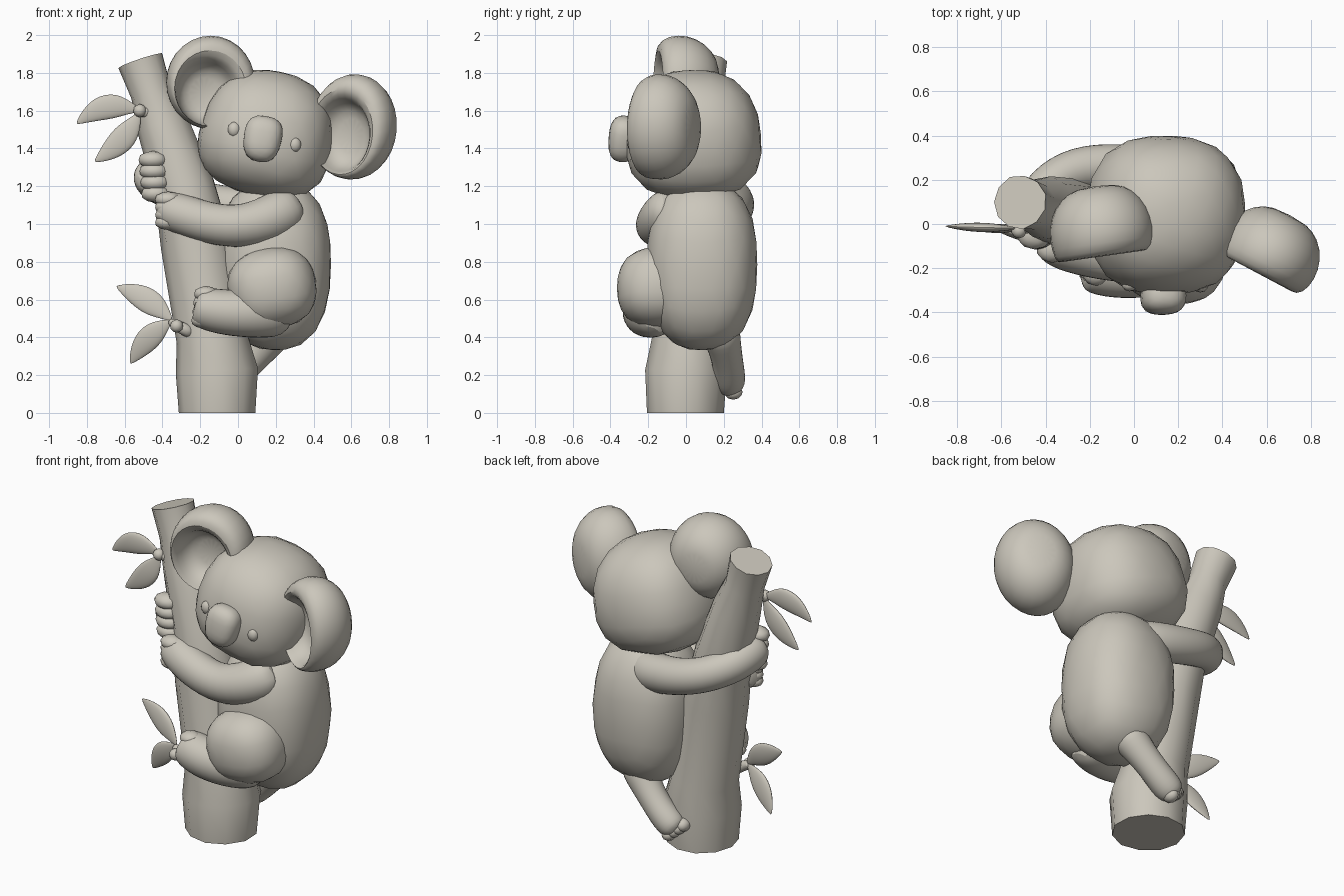
import bpy, bmesh, math, random
from mathutils import Vector, Matrix, Euler

random.seed(4)
cube = bpy.data.objects.get("Cube")
if cube:
    bpy.data.objects.remove(cube, do_unlink=True)

clay = bpy.data.materials.new("warm_grey_clay")
clay.use_nodes = True
COLOUR = (0.6, 0.57, 0.5, 1)
clay.diffuse_color = COLOUR
clay.node_tree.nodes["Principled BSDF"].inputs["Base Color"].default_value = COLOUR


def finish(name, bm, angle=50, subdiv=0):
    """Turn a bmesh into a smooth shaded object."""
    bmesh.ops.recalc_face_normals(bm, faces=bm.faces)
    mesh = bpy.data.meshes.new(name)
    bm.to_mesh(mesh)
    bm.free()
    mesh.materials.append(clay)
    ob = bpy.data.objects.new(name, mesh)
    bpy.context.collection.objects.link(ob)
    bpy.ops.object.select_all(action='DESELECT')
    ob.select_set(True)
    bpy.context.view_layer.objects.active = ob
    bpy.ops.object.shade_smooth_by_angle(angle=math.radians(angle))
    if subdiv:
        mod = ob.modifiers.new("Subdivision", 'SUBSURF')
        mod.levels = mod.render_levels = subdiv
    return ob


def blob(name, loc, radii, rot=(0, 0, 0), power=2.0, detail=3, widen=0, jitter=0.0):
    """Rounded mass; a higher power is boxier, widen spreads the lower half."""
    bm = bmesh.new()
    bmesh.ops.create_icosphere(bm, subdivisions=detail, radius=1)
    turn = Euler([math.radians(a) for a in rot]).to_matrix()
    for v in bm.verts:
        c = v.co / sum(abs(a) ** power for a in v.co) ** (1 / power)
        c *= 1 + random.uniform(-jitter, jitter)
        spread = 1 - widen * c.z
        c = Vector((c.x * radii[0] * spread, c.y * radii[1] * spread, c.z * radii[2]))
        v.co = turn @ c + Vector(loc)
    return finish(name, bm)


def loft(name, path, radii, up=(0, 0, 1), sides=8, flat=1.0, subdiv=2, jitter=0.0, angle=50):
    """Tube of changing radius along a path, flattened by the flat factor."""
    pts = [Vector(p) for p in path]
    bm = bmesh.new()
    rings = []
    for i, (p, r) in enumerate(zip(pts, radii)):
        tangent = (pts[min(i + 1, len(pts) - 1)] - pts[max(i - 1, 0)]).normalized()
        side = tangent.cross(Vector(up)).normalized()
        normal = side.cross(tangent)
        ring = []
        for k in range(sides):
            a = 2 * math.pi * k / sides
            q = r * (1 + random.uniform(-jitter, jitter))
            ring.append(bm.verts.new(p + side * q * math.cos(a) + normal * q * flat * math.sin(a)))
        rings.append(ring)
    for lo, hi in zip(rings, rings[1:]):
        for k in range(sides):
            j = (k + 1) % sides
            bm.faces.new((lo[k], lo[j], hi[j], hi[k]))
    bm.faces.new(rings[0][::-1])
    bm.faces.new(rings[-1])
    return finish(name, bm, angle, subdiv)


def ear(name, loc, radii, yaw, roll, hollow):
    """Lathed cup facing the front, its hollow shifted towards the head."""
    # radius, depth, amount of hollow shift
    profile = [(0.35, 1.0, 0), (0.7, 0.78, 0), (0.95, 0.3, 0), (1.02, -0.25, 0), (0.95, -0.75, 0.1),
               (0.8, -0.9, 0.6), (0.69, -0.65, 1), (0.6, -0.2, 1), (0.35, 0.05, 1)]
    turn = Matrix.Rotation(math.radians(yaw), 3, 'Z') @ Matrix.Rotation(math.radians(roll), 3, 'Y')
    bm = bmesh.new()
    rings = []
    for r, depth, shift in profile:
        ring = []
        for k in range(14):
            a = 2 * math.pi * k / 14
            c = Vector((radii[0] * r * math.cos(a) + hollow[0] * shift, radii[1] * depth,
                        radii[2] * r * math.sin(a) + hollow[1] * shift))
            ring.append(bm.verts.new(turn @ c + Vector(loc)))
        rings.append(ring)
    for lo, hi in zip(rings, rings[1:]):
        for k in range(14):
            j = (k + 1) % 14
            bm.faces.new((lo[k], lo[j], hi[j], hi[k]))
    bm.faces.new(rings[0])
    bm.faces.new(rings[-1])
    return finish(name, bm, 60, 1)


def digits(name, start, end, count, radii):
    """Row of rounded fingers or toes."""
    a, b = Vector(start), Vector(end)
    for i in range(count):
        blob(f"{name}_{i + 1}", a.lerp(b, i / (count - 1)), radii, detail=2)


def leaf(name, root, tip, bow, width):
    """Thin pointed leaf bowed sideways between root and tip."""
    a, b = Vector(root), Vector(tip)
    off = (b - a).cross(Vector((0, 1, 0))).normalized() * bow
    steps = (0, 0.15, 0.35, 0.6, 0.85, 1)
    path = [a.lerp(b, t) + off * math.sin(math.pi * t) for t in steps]
    shape = (0.12, 0.55, 1.05, 1.05, 0.55, 0.06)
    loft(name, path, [width * s for s in shape], up=(0, 1, 0), sides=8, flat=0.32)


# Tree trunk
loft("trunk",
     [(-0.11, 0, 0), (-0.11, 0, 0.22), (-0.135, 0.01, 0.4), (-0.22, 0.02, 0.9), (-0.285, 0.045, 1.2),
      (-0.4, 0.075, 1.53), (-0.46, 0.085, 1.7), (-0.515, 0.1, 1.865)],
     (0.206, 0.222, 0.19, 0.187, 0.165, 0.142, 0.113, 0.122),
     up=(0, 1, 0), sides=11, subdiv=0, jitter=0.025)

# Twigs and leaves
loft("upper_twig", [(-0.42, 0.02, 1.57), (-0.5, -0.02, 1.6), (-0.54, -0.02, 1.6)], (0.04, 0.035, 0.03))
blob("upper_twig_knot", (-0.52, -0.03, 1.6), (0.035, 0.035, 0.035), detail=2)
leaf("upper_leaf_long", (-0.52, -0.02, 1.6), (-0.855, -0.01, 1.53), -0.06, 0.07)
leaf("upper_leaf_low", (-0.52, -0.02, 1.59), (-0.76, -0.02, 1.33), 0.03, 0.07)
loft("lower_twig", [(-0.24, -0.1, 0.42), (-0.3, -0.13, 0.45), (-0.37, -0.1, 0.49)], (0.04, 0.035, 0.025))
blob("lower_twig_knot", (-0.325, -0.15, 0.46), (0.035, 0.035, 0.035), detail=2)
leaf("lower_leaf_high", (-0.35, -0.1, 0.49), (-0.645, -0.02, 0.67), -0.025, 0.07)
leaf("lower_leaf_low", (-0.35, -0.1, 0.49), (-0.57, -0.02, 0.26), -0.025, 0.067)

# Body and head
blob("body", (0.19, 0.085, 0.785), (0.302, 0.292, 0.452), power=2.5, jitter=0.006)
blob("head", (0.155, 0.04, 1.477), (0.352, 0.357, 0.335), rot=(0, 13, 0), power=2.5,
     widen=0.09, jitter=0.006)

# Face
blob("nose", (0.13, -0.33, 1.45), (0.1, 0.08, 0.122), rot=(-8, 10, 0), power=2.7, widen=-0.08)
blob("right_eye", (-0.02, -0.275, 1.5), (0.035, 0.03, 0.042), detail=2)
blob("left_eye", (0.3, -0.28, 1.42), (0.035, 0.03, 0.042), detail=2)

# Ears
ear("right_ear", (-0.15, 0, 1.75), (0.245, 0.175, 0.257), 8, 0, (-0.03, -0.055))
ear("left_ear", (0.63, -0.105, 1.515), (0.24, 0.165, 0.29), -28, 5, (-0.03, -0.05))

# Front arm hugging the trunk
loft("right_arm",
     [(0.3, -0.03, 1.1), (0.21, -0.12, 1.04), (0.03, -0.16, 0.98), (-0.15, -0.145, 1.0),
      (-0.32, -0.105, 1.06), (-0.42, -0.06, 1.09)],
     (0.14, 0.145, 0.127, 0.12, 0.12, 0.1))
digits("right_finger", (-0.37, -0.115, 1.01), (-0.37, -0.115, 1.13), 4, (0.072, 0.06, 0.042))

# Rear arm reaching round the trunk
loft("left_arm",
     [(0.22, 0.13, 1.06), (0.08, 0.235, 1.07), (-0.12, 0.265, 1.1), (-0.3, 0.245, 1.15),
      (-0.43, 0.14, 1.21), (-0.46, 0.01, 1.25), (-0.45, -0.06, 1.26)],
     (0.12, 0.13, 0.117, 0.112, 0.112, 0.115, 0.1))
digits("left_finger", (-0.435, -0.05, 1.16), (-0.45, -0.05, 1.34), 4, (0.08, 0.065, 0.047))

# Near leg
blob("right_thigh", (0.18, -0.145, 0.66), (0.235, 0.22, 0.215), rot=(0, -10, 0), power=2.4,
     jitter=0.006)
loft("right_shin",
     [(0.28, -0.12, 0.54), (0.1, -0.205, 0.525), (-0.07, -0.22, 0.53), (-0.18, -0.205, 0.555),
      (-0.23, -0.2, 0.57)],
     (0.15, 0.145, 0.132, 0.125, 0.1))
digits("right_toe", (-0.185, -0.22, 0.49), (-0.17, -0.22, 0.63), 4, (0.065, 0.06, 0.042))

# Far leg stretched down behind the trunk
loft("left_leg",
     [(0.22, 0.17, 0.47), (0.15, 0.2, 0.37), (0.04, 0.225, 0.25), (-0.05, 0.23, 0.17),
      (-0.11, 0.23, 0.13)],
     (0.13, 0.1, 0.088, 0.098, 0.075))
digits("left_toe", (-0.13, 0.21, 0.17), (-0.06, 0.25, 0.11), 4, (0.04, 0.05, 0.04))
